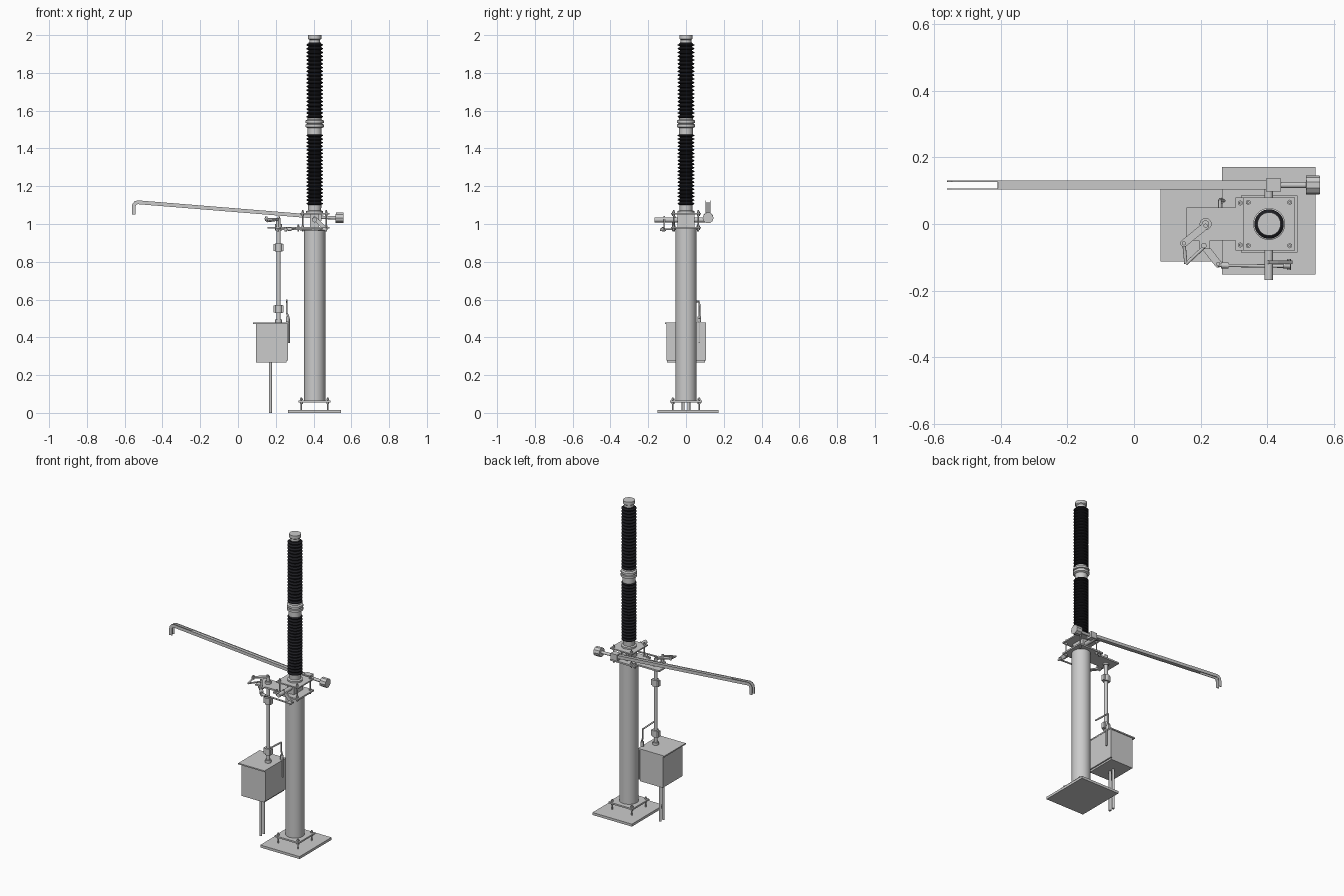
import bpy, bmesh, math
from mathutils import Vector

if "Cube" in bpy.data.objects:
    bpy.data.objects.remove(bpy.data.objects["Cube"])

black = bpy.data.materials.new("black_insulation")
black.diffuse_color = (0.012, 0.012, 0.015, 1)
black.use_nodes = True
black.node_tree.nodes["Principled BSDF"].inputs["Base Color"].default_value = black.diffuse_color
CX = 0.406  # column axis


def make(name, bm, smooth=False, mat=None):
    bmesh.ops.recalc_face_normals(bm, faces=bm.faces)
    me = bpy.data.meshes.new(name)
    bm.to_mesh(me)
    bm.free()
    ob = bpy.data.objects.new(name, me)
    bpy.context.collection.objects.link(ob)
    if mat:
        me.materials.append(mat)
    if smooth:
        bpy.ops.object.select_all(action='DESELECT')
        ob.select_set(True)
        bpy.context.view_layer.objects.active = ob
        bpy.ops.object.shade_smooth_by_angle(angle=math.radians(35))
    return ob


def box(name, x0, x1, y0, y1, z0, z1):
    bm = bmesh.new()
    bmesh.ops.create_cube(bm, size=1)
    for v in bm.verts:
        v.co = ((x0 + x1) / 2 + v.co.x * (x1 - x0), (y0 + y1) / 2 + v.co.y * (y1 - y0),
                (z0 + z1) / 2 + v.co.z * (z1 - z0))
    return make(name, bm)


def rod(name, a, b, r, seg=16):
    a, b = Vector(a), Vector(b)
    bm = bmesh.new()
    bmesh.ops.create_cone(bm, cap_ends=True, segments=seg, radius1=r, radius2=r, depth=(b - a).length)
    q = Vector((0, 0, 1)).rotation_difference(b - a)
    for v in bm.verts:
        v.co = q @ v.co + (a + b) / 2
    return make(name, bm, seg > 10)


def lathe(name, prof, x=CX, y=0, seg=32, mat=None):
    bm = bmesh.new()
    rings = [[bm.verts.new((x + r * math.cos(2 * math.pi * i / seg),
                            y + r * math.sin(2 * math.pi * i / seg), z)) for i in range(seg)]
             for r, z in prof]
    for p, q in zip(rings, rings[1:]):
        for i in range(seg):
            j = (i + 1) % seg
            bm.faces.new((p[i], p[j], q[j], q[i]))
    bm.faces.new(rings[0])
    bm.faces.new(rings[-1])
    return make(name, bm, True, mat)


def strip(name, path, w, y0, y1):
    """Rectangular bar following an x-z path, w deep, between y0 and y1."""
    bm = bmesh.new()
    rings = []
    for i, p in enumerate(path):
        a, b = path[max(i - 1, 0)], path[min(i + 1, len(path) - 1)]
        t = Vector((b[0] - a[0], b[1] - a[1])).normalized()
        nx, nz = -t.y * w / 2, t.x * w / 2
        rings.append([bm.verts.new(c) for c in (
            (p[0] + nx, y0, p[1] + nz), (p[0] + nx, y1, p[1] + nz),
            (p[0] - nx, y1, p[1] - nz), (p[0] - nx, y0, p[1] - nz))])
    for p, q in zip(rings, rings[1:]):
        for i in range(4):
            j = (i + 1) % 4
            bm.faces.new((p[i], p[j], q[j], q[i]))
    bm.faces.new(rings[0])
    bm.faces.new(rings[-1])
    return make(name, bm)


def link(name, a, b, z, w=0.022, t=0.008):
    """Flat lever with rounded ends and a pivot pin at each end."""
    a, b = Vector(a), Vector(b)
    d = (b - a).normalized()
    ang = math.atan2(d.y, d.x)
    bm = bmesh.new()
    vs = []
    for c, off in ((b, -math.pi / 2), (a, math.pi / 2)):
        for k in range(7):
            h = ang + off + math.pi * k / 6
            vs.append(bm.verts.new((c.x + w / 2 * math.cos(h), c.y + w / 2 * math.sin(h), z - t / 2)))
    f = bm.faces.new(vs)
    ext = bmesh.ops.extrude_face_region(bm, geom=[f])
    bmesh.ops.translate(bm, vec=(0, 0, t), verts=[v for v in ext["geom"] if isinstance(v, bmesh.types.BMVert)])
    make(name, bm)
    for c in (a, b):
        rod(name + "_pin", (c.x, c.y, z - t * 1.6), (c.x, c.y, z + t * 1.6), w * 0.28, 12)


def bolts(name, xs, ys, z0, z1, nuts):
    for x in xs:
        for y in ys:
            rod(name, (x, y, z0), (x, y, z1), 0.004, 8)
            for z in nuts:
                rod(name + "_nut", (x, y, z - 0.004), (x, y, z + 0.004), 0.008, 6)


# column and foot
box("base_plate", 0.265, 0.545, -0.152, 0.172, 0, 0.016)
box("foot_flange", CX - 0.085, CX + 0.085, -0.085, 0.085, 0.056, 0.066)
rod("column", (CX, 0, 0.06), (CX, 0, 0.98), 0.056, 40)
bolts("anchor_bolt", (CX - 0.07, CX + 0.07), (-0.07, 0.07), 0.012, 0.082, (0.05, 0.071))

# head plates, studs and bearing
box("lower_head_plate", 0.305, 0.484, -0.08, 0.08, 0.975, 0.985)
box("upper_head_plate", 0.328, 0.484, -0.08, 0.08, 1.05, 1.058)
box("mechanism_shelf", 0.157, 0.31, -0.05, 0.05, 0.975, 0.985)
bolts("head_stud", (0.343, 0.468), (-0.065, 0.065), 0.96, 1.075, (0.971, 0.989, 1.046, 1.062))
bolts("shelf_bolt", (0.319,), (-0.063, 0.063), 0.96, 0.998, (0.971, 0.989))
box("bearing_block", 0.382, 0.43, -0.045, 0.045, 0.985, 1.05)

# insulator stack: metal fittings and ribbed sections
lathe("lower_fitting", [(0.045, 1.056), (0.045, 1.068), (0.034, 1.072), (0.036, 1.104)])
lathe("middle_fitting", [(0.037, 1.475), (0.037, 1.508), (0.048, 1.513), (0.048, 1.527), (0.041, 1.529),
                         (0.041, 1.533), (0.048, 1.535), (0.048, 1.548), (0.037, 1.553), (0.037, 1.565)])
lathe("top_fitting", [(0.028, 1.955), (0.028, 1.975), (0.035, 1.98), (0.035, 2.0)])
for name, z0, z1 in (("lower_insulator", 1.1, 1.48), ("upper_insulator", 1.56, 1.96)):
    n = 20
    prof = []
    for i in range(n):
        z, s = z0 + (z1 - z0) * i / n, (z1 - z0) / n
        prof += [(0.033, z), (0.044, z + 0.3 * s), (0.044, z + 0.48 * s), (0.033, z + 0.85 * s)]
    lathe(name, prof + [(0.033, z1)], mat=black)

# rotating cross shaft and its crank
rod("cross_shaft", (0.405, -0.168, 1.022), (0.405, 0.13, 1.022), 0.013, 20)
strip("shaft_crank", [(0.398, 1.035), (0.425, 1.012), (0.468, 0.968)], 0.022, -0.12, -0.11)

# blade arm: two side strips with a hooked tip, filler bar between
path = [(0.42, 1.038), (-0.53, 1.115), (-0.542, 1.112), (-0.55, 1.102), (-0.552, 1.09), (-0.552, 1.05)]
for y in (0.103, 0.126):
    strip("arm_side_strip", path, 0.02, y, y + 0.004)
strip("arm_core", [(0.42, 1.038), (-0.41, 1.105)], 0.016, 0.107, 0.126)
box("arm_hub", 0.397, 0.442, 0.098, 0.136, 1.015, 1.055)
rod("counterweight_rod", (0.44, 0.117, 1.035), (0.52, 0.117, 1.033), 0.009, 16)
rod("counterweight", (0.517, 0.117, 1.033), (0.558, 0.117, 1.032), 0.029, 10)

# drive box with lid, door and legs
box("drive_box", 0.095, 0.257, -0.1, 0.1, 0.267, 0.47)
box("drive_box_lid", 0.08, 0.268, -0.112, 0.106, 0.47, 0.478)
box("drive_box_door", 0.257, 0.266, -0.102, 0.105, 0.278, 0.47)
for y in (-0.015, 0.015):
    rod("cable_conduit", (0.172, y, 0), (0.172, y, 0.267), 0.008, 12)

# hand crank beside the drive box
crank = [(0.27, 0.07, 0.37), (0.27, 0.07, 0.5), (0.258, 0.072, 0.53), (0.258, 0.07, 0.59), (0.258, -0.045, 0.595)]
for a, b in zip(crank, crank[1:]):
    rod("hand_crank", a, b, 0.005, 12)
rod("crank_socket", (0.262, 0.07, 0.48), (0.262, 0.07, 0.51), 0.009, 12)

# vertical drive shaft with couplings
SX = 0.215
rod("drive_shaft", (SX, 0, 0.478), (SX, 0, 1.03), 0.011, 20)
rod("shaft_collar", (SX, 0, 0.478), (SX, 0, 0.495), 0.018, 20)
rod("shelf_bearing", (SX, 0, 0.965), (SX, 0, 1.0), 0.018, 20)
for z in (0.55, 0.875):
    rod("coupling", (SX, 0, z - 0.021), (SX, 0, z + 0.021), 0.02, 20)
    box("coupling_clamp", SX - 0.026, SX + 0.026, -0.012, 0.012, z - 0.018, z + 0.018)

# lever linkage
link("drive_lever", (SX, -0.005), (0.15, -0.058), 1.028)
rod("short_link", (0.15, -0.058, 1.022), (0.156, -0.12, 1.014), 0.005, 12)
rod("cross_link", (0.156, -0.12, 1.014), (0.212, -0.068, 1.022), 0.005, 12)
link("relay_lever", (0.21, -0.065), (0.253, -0.12), 0.972)
rod("relay_pivot", (0.21, -0.065, 0.962), (0.21, -0.065, 1.032), 0.008, 16)
box("relay_bracket", 0.195, 0.228, -0.075, -0.048, 0.977, 0.985)
rod("pull_rod", (0.253, -0.124, 0.974), (0.468, -0.127, 0.968), 0.005, 12)
for x in (0.262, 0.448):
    rod("rod_clevis", (x, -0.124, 0.973), (x + 0.022, -0.125, 0.972), 0.009, 12)
rod("crank_pin", (0.465, -0.138, 0.969), (0.465, -0.105, 0.969), 0.006, 12)
